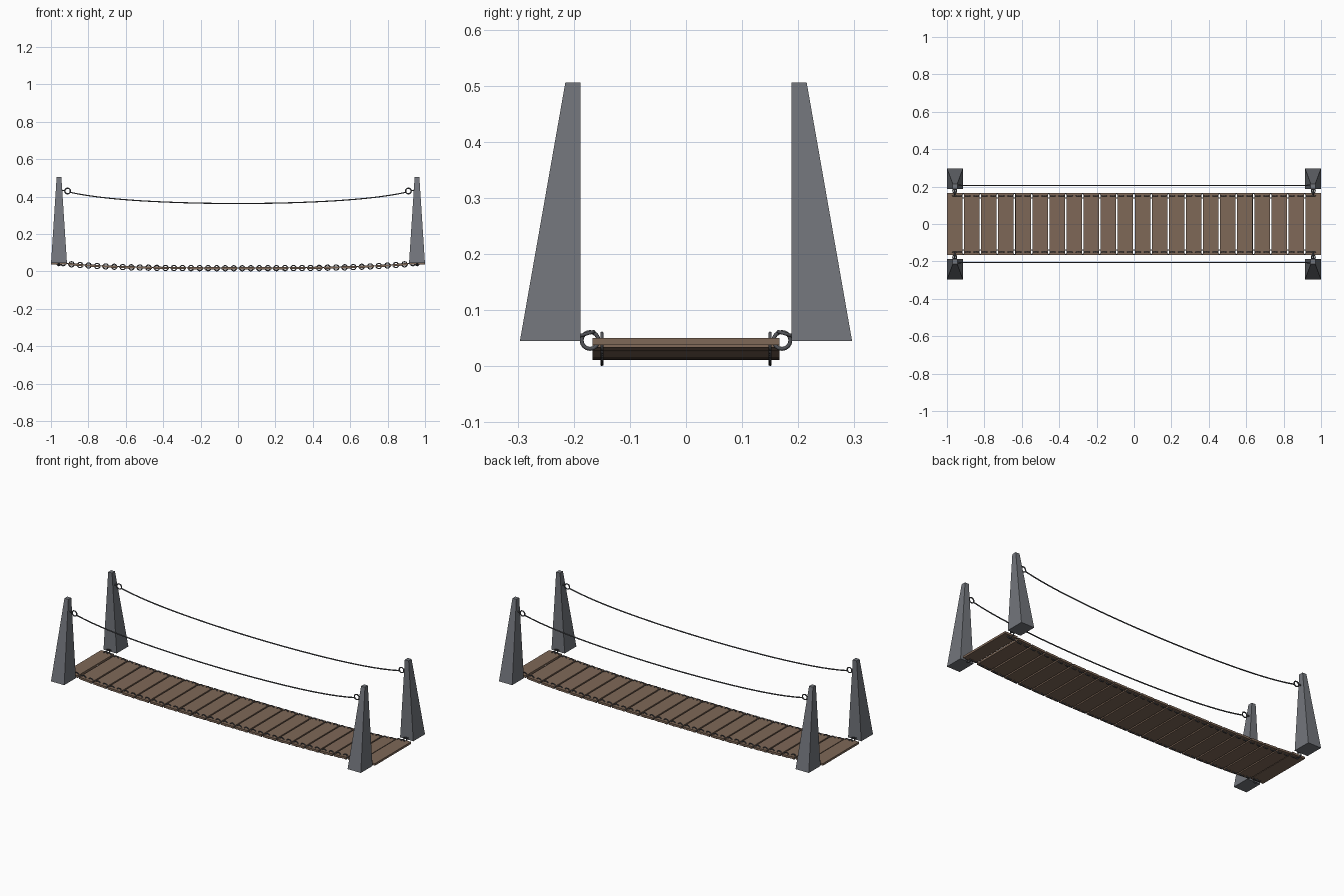
import bpy, bmesh, math
from mathutils import Matrix, Vector

if "Cube" in bpy.data.objects:
    bpy.data.objects.remove(bpy.data.objects["Cube"])


def material(name, col):
    m = bpy.data.materials.new(name)
    m.diffuse_color = (*col, 1)
    m.use_nodes = True
    m.node_tree.nodes["Principled BSDF"].inputs["Base Color"].default_value = m.diffuse_color
    return m


WOOD = material("brown wood", (0.21, 0.138, 0.096))
STONE = material("grey stone", (0.17, 0.18, 0.20))
IRON = material("dark iron", (0.085, 0.088, 0.098))


def finish(name, bm, mat, smooth=False):
    bmesh.ops.recalc_face_normals(bm, faces=bm.faces)
    me = bpy.data.meshes.new(name)
    bm.to_mesh(me)
    bm.free()
    for p in me.polygons:
        p.use_smooth = smooth
    me.materials.append(mat)
    ob = bpy.data.objects.new(name, me)
    bpy.context.collection.objects.link(ob)
    return ob


def tube(bm, centres, sides_out, up, r, closed, n=6):
    # sweep a small n-gon along points; sides_out / up span each section
    rings = []
    for c, s, u in zip(centres, sides_out, up):
        rings.append([bm.verts.new(c + s * (r * math.cos(2 * math.pi * k / n))
                                   + u * (r * math.sin(2 * math.pi * k / n))) for k in range(n)])
    m = len(rings)
    for i in range(m if closed else m - 1):
        a, b = rings[i], rings[(i + 1) % m]
        for k in range(n):
            bm.faces.new((a[k], a[(k + 1) % n], b[(k + 1) % n], b[k]))
    if not closed:
        bm.faces.new(rings[0])
        bm.faces.new(rings[-1])


def link(bm, centre, u, v, ru, rv, r=0.003, seg=16):
    # elliptical chain link lying in the plane of axes u and v
    u, v = Vector(u).normalized(), Vector(v).normalized()
    pts, outs = [], []
    for i in range(seg):
        a = 2 * math.pi * i / seg
        pts.append(Vector(centre) + u * ru * math.cos(a) + v * rv * math.sin(a))
        outs.append((u * math.cos(a) / ru + v * math.sin(a) / rv).normalized())
    tube(bm, pts, outs, [u.cross(v)] * seg, r, True)


def rod(bm, pts, r):
    pts = [Vector(p) for p in pts]
    ups, sides = [], []
    for i in range(len(pts)):
        d = (pts[min(i + 1, len(pts) - 1)] - pts[max(i - 1, 0)]).normalized()
        ref = Vector((0, 0, 1)) if abs(d.z) < 0.9 else Vector((1, 0, 0))
        s = d.cross(ref).normalized()
        sides.append(s)
        ups.append(s.cross(d))
    tube(bm, pts, sides, ups, r, False)


def sag(x):
    return 0.017 + 0.0075 * x * x + 0.024 * x ** 4


# Tapered posts: vertical inner face, sloping outer face
for sx, xn in ((-1, "left"), (1, "right")):
    for sy, yn in ((-1, "front"), (1, "back")):
        bm = bmesh.new()
        rows = []
        for z, hw, y1 in ((0.045, 0.0425, 0.296), (0.506, 0.0125, 0.215)):
            rows.append([bm.verts.new((sx * 0.957 + dx, sy * y, z)) for dx, y in
                         ((-hw, 0.188), (hw, 0.188), (hw, y1), (-hw, y1))])
        bm.faces.new(rows[0])
        bm.faces.new(rows[1])
        for k in range(4):
            bm.faces.new((rows[0][k], rows[0][(k + 1) % 4], rows[1][(k + 1) % 4], rows[1][k]))
        finish(f"post_{yn}_{xn}", bm, STONE)

# Planks following the sag
N = 22
PITCH = 1.917 / (N - 1)
planks = []
for i in range(N):
    x = -0.9585 + PITCH * i
    slope = 0 if i in (0, N - 1) else math.atan2(sag(x + 0.04) - sag(x - 0.04), 0.08)
    planks.append((x, sag(x), slope))
    bm = bmesh.new()
    bmesh.ops.create_cube(bm, size=1, matrix=Matrix.Translation((x, 0, sag(x)))
                          @ Matrix.Rotation(-slope, 4, 'Y')
                          @ Matrix.Diagonal((0.083, 0.333, 0.012, 1)))
    finish(f"plank_{i + 1}", bm, WOOD)

# Chains along both deck edges
for sy, yn in ((-1, "front"), (1, "back")):
    bm = bmesh.new()
    y = sy * 0.15
    for i, (x, z, a) in enumerate(planks):
        # two upright rings through each plank
        for d in (-0.023, 0.023):
            if i == 0 and d < 0 or i == N - 1 and d > 0:
                continue
            link(bm, (x + d, y, z + d * math.tan(a)), (1, 0, 0), (0, 0, 1), 0.014, 0.014)
        # flat link bridging the gap to the next plank
        if i < N - 1:
            x2, z2 = planks[i + 1][:2]
            link(bm, ((x + x2) / 2, y, (z + z2) / 2 + 0.002), (x2 - x, 0, z2 - z),
                 (0, 1, 0), 0.026, 0.012, 0.0028)
    finish(f"deck_chain_{yn}", bm, IRON, True)

    # Rings tying the deck ends to the posts
    bm = bmesh.new()
    for sx in (-1, 1):
        x = sx * 0.9585
        link(bm, (x, sy * 0.171, 0.046), (0, 1, 0), (0, 0, 1), 0.015, 0.015, 0.0035)
        link(bm, (x, sy * 0.177, 0.058), (1, 0, 0), (0, 1, -0.3 * sy), 0.010, 0.013, 0.0035)
        link(bm, (x, sy * 0.15, 0.045), (1, 0, 0), (0, 0, 1), 0.012, 0.014)
    finish(f"deck_anchor_rings_{yn}", bm, IRON, True)

    # Handrail rings with stubs into the posts
    bm = bmesh.new()
    yr = sy * 0.206
    for sx in (-1, 1):
        link(bm, (sx * 0.911, yr, 0.43), (1, 0, 0), (0, 0, 1), 0.015, 0.015, 0.0035)
        rod(bm, [(sx * 0.925, yr, 0.432), (sx * 0.95, yr, 0.434)], 0.004)
    finish(f"rail_rings_{yn}", bm, IRON, True)

    # Sagging handrail line
    bm = bmesh.new()
    xs = [-0.9 + 1.8 * k / 32 for k in range(33)]
    rod(bm, [(x, yr, 0.363 + 0.052 * x * x + 0.034 * x ** 6) for x in xs], 0.0035)
    finish(f"handrail_{yn}", bm, IRON, True)
